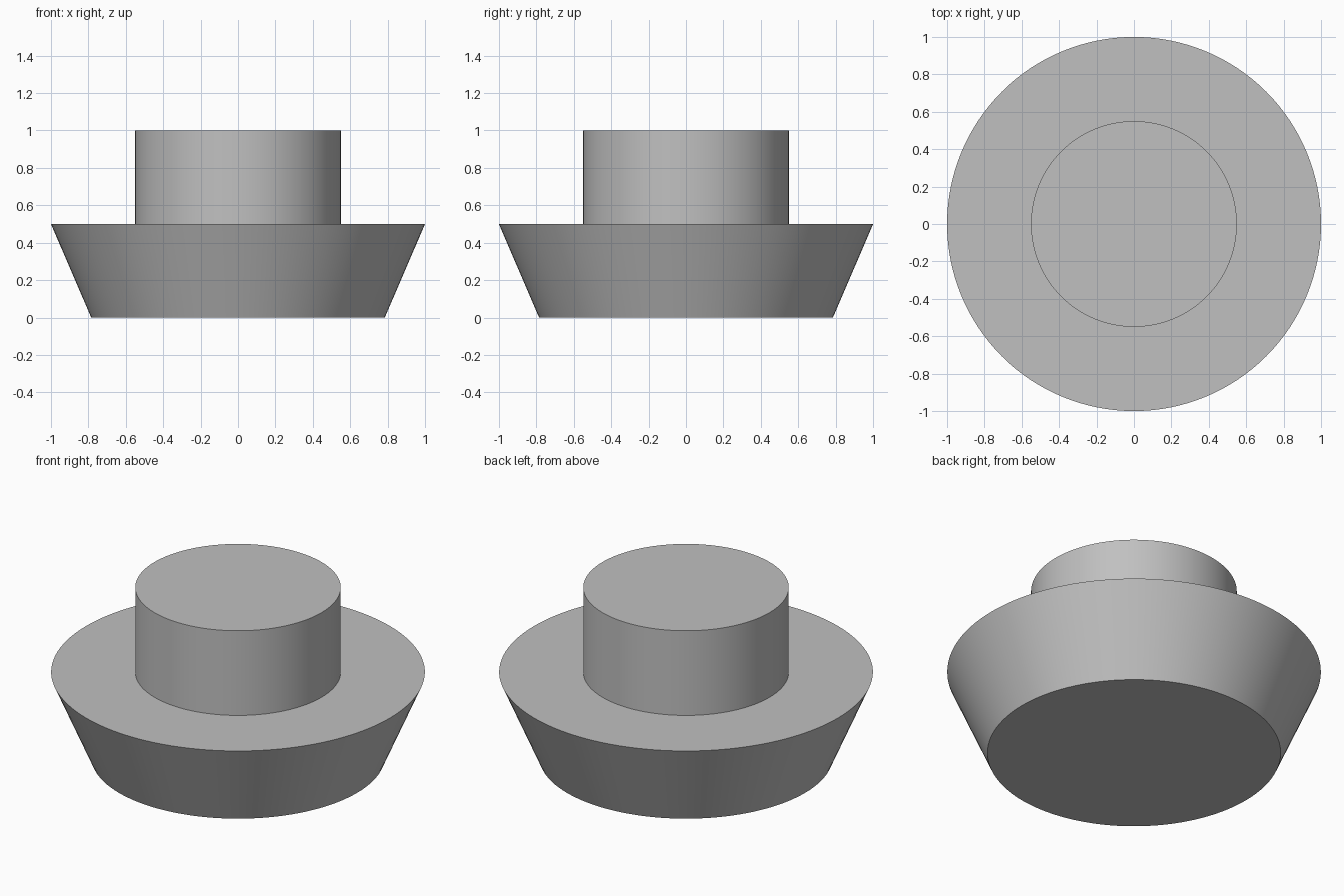
import bpy
import bmesh
from math import radians, tau, cos, sin

SEGMENTS = 128

cube = bpy.data.objects.get("Cube")
if cube:
    bpy.data.objects.remove(cube, do_unlink=True)

# Plain grey material
grey = bpy.data.materials.new("plain_grey")
grey.use_nodes = True
colour = (0.53, 0.53, 0.53, 1)
grey.diffuse_color = colour
grey.node_tree.nodes["Principled BSDF"].inputs["Base Color"].default_value = colour


def turned_part(name, profile):
    """Turn a (radius, height) profile around z and cap both ends."""
    bm = bmesh.new()
    rings = [[bm.verts.new((r * cos(tau * i / SEGMENTS), r * sin(tau * i / SEGMENTS), z))
              for i in range(SEGMENTS)] for r, z in profile]
    for low, high in zip(rings, rings[1:]):
        for i in range(SEGMENTS):
            j = (i + 1) % SEGMENTS
            bm.faces.new((low[i], low[j], high[j], high[i]))
    bm.faces.new(rings[0][::-1])
    bm.faces.new(rings[-1])
    mesh = bpy.data.meshes.new(name)
    bm.to_mesh(mesh)
    bm.free()
    mesh.materials.append(grey)
    obj = bpy.data.objects.new(name, mesh)
    bpy.context.collection.objects.link(obj)
    bpy.ops.object.select_all(action="DESELECT")
    obj.select_set(True)
    bpy.context.view_layer.objects.active = obj
    bpy.ops.object.shade_smooth_by_angle(angle=radians(30))
    return obj


# Flared base, flat shoulder and upright neck in one turned solid
turned_part("flared_base_with_neck", [(0.785, 0), (1, 0.5), (0.55, 0.5), (0.55, 1)])
